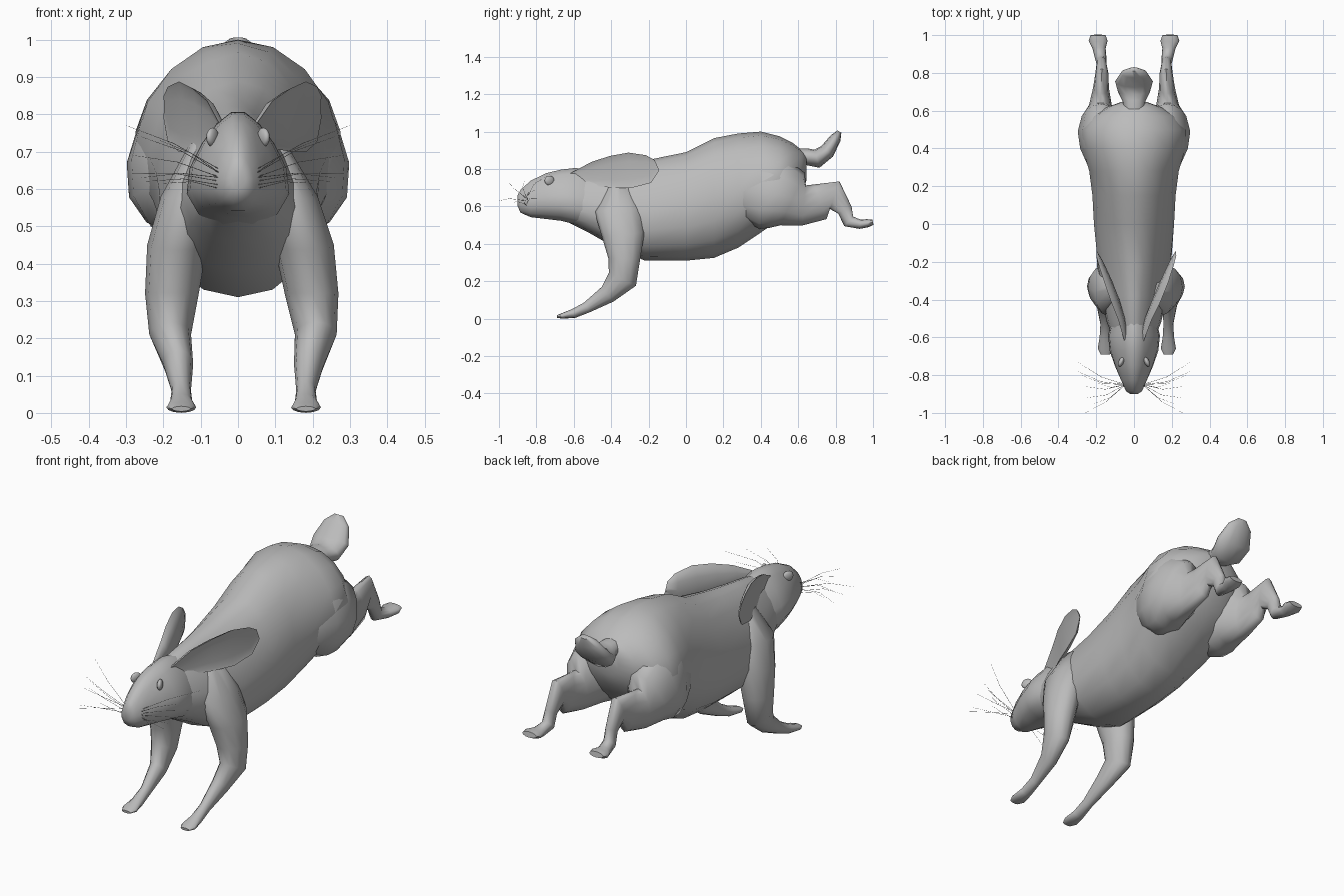
import bpy
import math
from mathutils import Vector

cube = bpy.data.objects.get("Cube")
if cube:
    bpy.data.objects.remove(cube, do_unlink=True)

GREY = (0.5, 0.5, 0.5, 1.0)
fur = bpy.data.materials.new("plain_grey")
fur.use_nodes = True
fur.diffuse_color = GREY
fur.node_tree.nodes["Principled BSDF"].inputs["Base Color"].default_value = GREY


def finish(obj, angle=60):
    """Give the object its material and smooth shading."""
    obj.data.materials.append(fur)
    bpy.ops.object.select_all(action='DESELECT')
    obj.select_set(True)
    bpy.context.view_layer.objects.active = obj
    bpy.ops.object.shade_smooth_by_angle(angle=math.radians(angle))
    return obj


def loft(name, stations, sides=12, upright=False, cup=None):
    """Skin elliptical rings (x, y, z, half width, half depth, taper) along a path.

    taper narrows the upper half; cup hollows the side facing away from x = 0."""
    centres = [Vector(s[:3]) for s in stations]
    last = len(stations) - 1
    verts, faces = [], []
    for i, (x, y, z, wide, deep, *taper) in enumerate(stations):
        along = centres[min(i + 1, last)] - centres[max(i - 1, 0)]
        along.x = 0
        up = Vector((0, 0, 1)) if upright else Vector((1, 0, 0)).cross(along).normalized()
        for k in range(sides):
            a = math.tau * k / sides
            across, rise = math.cos(a), math.sin(a)
            if cup is not None and across * x > 0:
                across *= -cup
            across *= 1 - sum(taper) * rise
            verts.append(centres[i] + Vector((across * wide, 0, 0)) + up * rise * deep)
    for i in range(last):
        for k in range(sides):
            n = (k + 1) % sides
            a, b = i * sides, (i + 1) * sides
            faces.append((a + k, a + n, b + n, b + k))
    faces.append(tuple(reversed(range(sides))))
    faces.append(tuple(range(last * sides, (last + 1) * sides)))
    mesh = bpy.data.meshes.new(name)
    mesh.from_pydata(verts, [], faces)
    obj = bpy.data.objects.new(name, mesh)
    bpy.context.collection.objects.link(obj)
    # Make all normals point outward
    bpy.ops.object.select_all(action='DESELECT')
    obj.select_set(True)
    bpy.context.view_layer.objects.active = obj
    bpy.ops.object.mode_set(mode='EDIT')
    bpy.ops.mesh.select_all(action='SELECT')
    bpy.ops.mesh.normals_make_consistent(inside=False)
    bpy.ops.object.mode_set(mode='OBJECT')
    return finish(obj)


def profile(rows):
    """Turn (y, top, bottom, half width, taper) rows into centred stations."""
    return [(0, y, (t + b) / 2, w, (t - b) / 2, k) for y, t, b, w, k in rows]


def sided(stations, side, drift=0.0):
    """Place stations on one side; drift slides the far end toward the left."""
    n = len(stations) - 1
    return [(side * s[0] + drift * min(1, 2 * i / n), *s[1:]) for i, s in enumerate(stations)]


# Torso, from neck to rump
loft("torso", profile([
    (-.64, .76, .52, .09, .4), (-.52, .80, .46, .135, .4), (-.38, .82, .38, .165, .4),
    (-.22, .845, .31, .19, .3), (0, .89, .31, .212, .12), (.15, .965, .325, .22, .1),
    (.28, .99, .38, .237, .1), (.4, 1.0, .46, .272, .1), (.5, .975, .53, .275, .1),
    (.57, .94, .60, .225, .1), (.62, .90, .68, .14, 0), (.645, .88, .74, .07, 0)]),
    sides=16, upright=True)

# Head, tapering to the nose
loft("head", profile([
    (-.9, .66, .60, .02, .1), (-.885, .69, .565, .042, .2), (-.83, .74, .54, .067, .25),
    (-.75, .78, .53, .098, .35), (-.67, .80, .52, .122, .4), (-.59, .81, .50, .13, .4),
    (-.5, .79, .48, .11, .4)]), sides=14, upright=True)

# Tail, flat and turned up
loft("tail", [
    (0, .56, .87, .05, .04), (0, .65, .865, .06, .045), (0, .70, .855, .085, .05),
    (0, .755, .895, .1, .042), (0, .80, .965, .07, .03), (0, .82, 1.0, .025, .012)])

FRONT_LEG = [
    (.09, -.35, .72, .04, .06), (.135, -.36, .58, .075, .13), (.17, -.335, .45, .08, .115),
    (.187, -.33, .32, .072, .085), (.195, -.34, .21, .056, .08), (.175, -.42, .13, .04, .05),
    (.167, -.53, .06, .026, .03), (.167, -.6, .028, .03, .025),
    (.167, -.66, .015, .04, .015), (.167, -.69, .011, .025, .007)]

HIND_LEG = [
    (.17, .25, .68, .03, .05, .2), (.17, .31, .68, .075, .15, .2),
    (.17, .40, .68, .115, .20, .2), (.17, .49, .67, .128, .19, .2),
    (.172, .57, .64, .105, .155, .2), (.178, .63, .605, .06, .108),
    (.175, .72, .625, .042, .098), (.17, .795, .66, .035, .078), (.172, .85, .58, .026, .04),
    (.175, .87, .52, .03, .035), (.185, .93, .505, .035, .025),
    (.19, .97, .51, .05, .022), (.19, 1.0, .515, .04, .014)]

EAR = [
    (.05, -.62, .755, .02, .02), (.088, -.5, .772, .035, .065), (.132, -.4, .785, .045, .085),
    (.17, -.3, .793, .042, .095), (.20, -.2, .80, .025, .075), (.212, -.155, .82, .008, .03)]

# Whisker root heights and tips: root z, then tip x, y, z
WHISKERS = [
    (.67, .30, -.73, .77), (.66, .26, -.86, .74), (.65, .28, -.80, .69),
    (.64, .30, -.78, .64), (.63, .25, -.92, .62), (.65, .26, -1.0, .63),
    (.66, .21, -.95, .73), (.62, .20, -.84, .615)]

for side, word in ((1, "left"), (-1, "right")):
    # Limbs and ears
    loft(word + "_front_leg", sided(FRONT_LEG, side, .015))
    loft(word + "_hind_leg", sided(HIND_LEG, side))
    loft(word + "_ear", sided(EAR, side, .012), cup=.2)

    # Eye
    bpy.ops.mesh.primitive_uv_sphere_add(
        segments=12, ring_count=8, radius=1, location=(side * .068, -.73, .738))
    eye = bpy.context.object
    eye.name = word + "_eye"
    eye.scale = (.014, .029, .026)
    eye.rotation_euler.z = side * math.radians(25)
    finish(eye)

    # Whiskers, gently bowed
    curve = bpy.data.curves.new(word + "_whiskers", 'CURVE')
    curve.dimensions = '3D'
    curve.bevel_depth = .001
    curve.bevel_resolution = 0
    for root_z, x, y, z in WHISKERS:
        root = Vector((side * .045, -.85, root_z - .02))
        tip = Vector((side * x, y, z))
        middle = (root + tip) / 2 + Vector((0, -.02, .012))
        spline = curve.splines.new('POLY')
        spline.points.add(2)
        for point, spot, size in zip(spline.points, (root, middle, tip), (1, .8, .3)):
            point.co = (*spot, 1)
            point.radius = size
    whiskers = bpy.data.objects.new(word + "_whiskers", curve)
    bpy.context.collection.objects.link(whiskers)
    curve.materials.append(fur)
